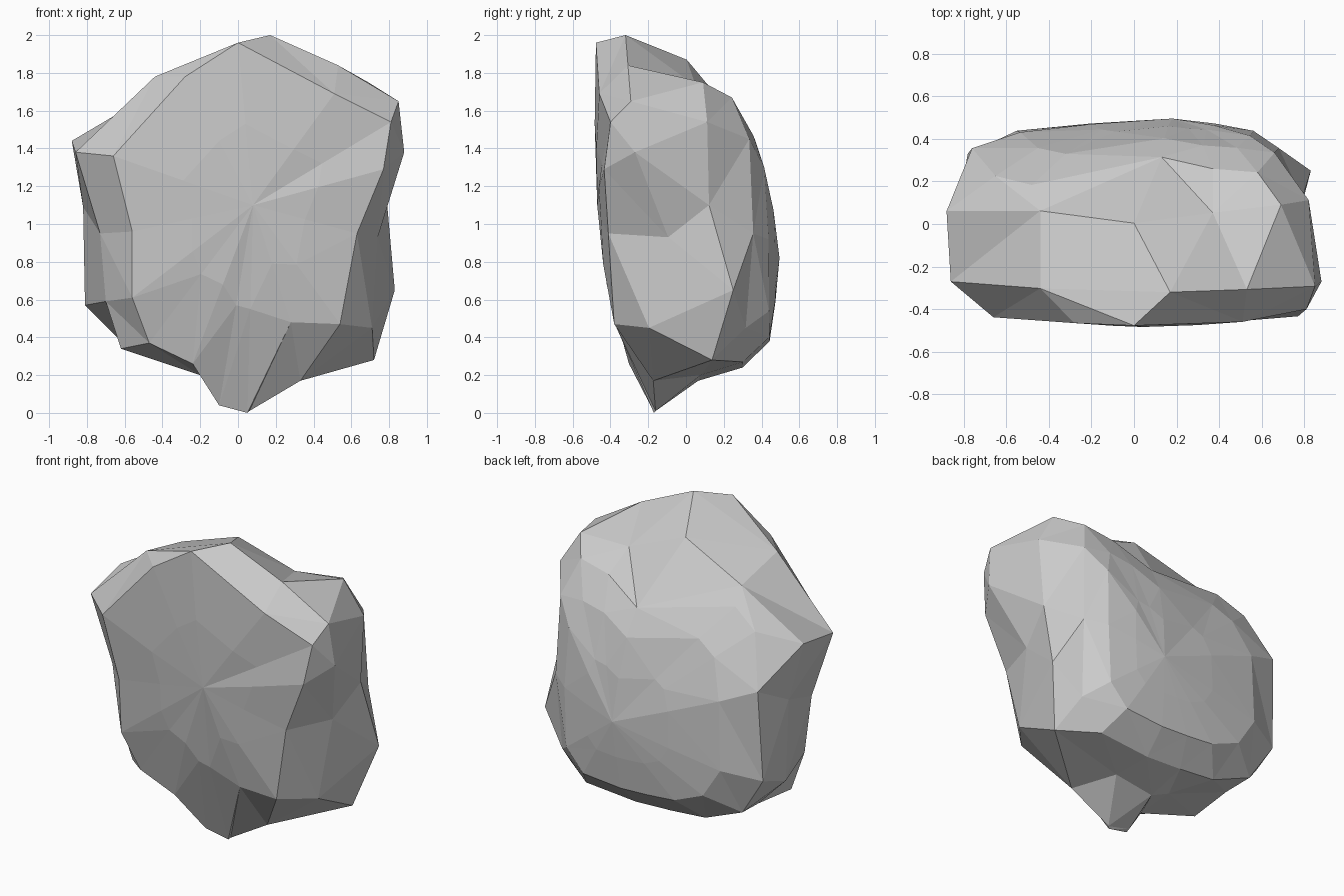
import bpy, bmesh
from mathutils import Vector

if "Cube" in bpy.data.objects:
    bpy.data.objects.remove(bpy.data.objects["Cube"])

# Boulder outlines seen from the front (x, z), clockwise from the top
FACE = [(0, 1.96), (.51, 1.69), (.81, 1.54), (.77, 1.29), (.63, .95),
        (.54, .47), (.28, .48), (.05, 0), (-.10, .04), (-.24, .26),
        (-.47, .37), (-.56, .61), (-.56, .96), (-.66, 1.36), (-.28, 1.78)]
RIM = [(.17, 2.0), (.53, 1.84), (.85, 1.65), (.88, 1.38), (.74, .93),
       (.71, .45), (.33, .17), (.06, .01), (-.10, .05), (-.20, .20),
       (-.62, .34), (-.70, .59), (-.73, .95), (-.86, 1.38), (-.44, 1.78)]
WAIST = [(0, 1.87), (.37, 1.73), (.69, 1.75), (.82, 1.54), (.79, 1.10),
         (.83, .65), (.72, .28), (.20, .20), (-.08, .17), (-.20, .22),
         (-.60, .36), (-.81, .57), (-.82, 1.09), (-.88, 1.44), (-.44, 1.70)]
BACK = [(.13, 1.50), (.37, 1.63), (.58, 1.67), (.66, 1.45), (.68, .95),
        (.66, .45), (.50, .27), (.15, .24), (-.10, .25), (-.35, .27),
        (-.62, .38), (-.78, .63), (-.76, 1.21), (-.65, 1.52), (-.48, 1.62)]


def ring(outline, depth):
    return [Vector((x, depth(x, z), z)) for x, z in outline]


def face_depth(x, z):
    if z < .25:
        return -.17 - .45 * z
    if z < .45:
        return -.30 - .2 * (z - .25)
    # the upper right corner leans back a little
    return -.38 - .065 * (z - .47) + (.05 if x > .7 and z > 1.5 else 0)


def rim_depth(x, z):
    # the right edge folds back into a notch at mid height
    return -.16 - .08 * z + (.14 if x > .72 and .8 < z < 1 else 0)


def waist_depth(x, z):
    if x < -.85:
        return .06
    return .12 * abs(x) + .03 * (2 - z) + (.11 if x > .825 else 0)


def back_depth(x, z):
    if z < 1.2:
        return .28 + .08 * z
    return .36 - .42 * (z - 1.2) + (.08 if x > 0 else 0)


face = ring(FACE, face_depth)
rim = ring(RIM, rim_depth)
waist = ring(WAIST, waist_depth)
back = ring(BACK, back_depth)

# Nearly flat front panel
front_mid = Vector((.08, -.47, 1.1))
panel = []
for p in face:
    q = p.lerp(front_mid, .5)
    q.y = max(-.49, q.y - .01 - .1 * max(0, .5 - p.z))
    panel.append(q)

# Domed back, shrinking towards its centre
back_mid = Vector((.18, .495, .82))
shoulder, dome = [], []
for p in back:
    f = .8 - .2 * p.z
    q = p.lerp(back_mid, .24)
    q.y = p.y + (.49 - p.y) * f
    shoulder.append(q)
    q = p.lerp(back_mid, .6)
    q.y = p.y + (.49 - p.y) * (.65 + .35 * f)
    dome.append(q)

# Loft the rings and close both ends
bm = bmesh.new()
loops = [[bm.verts.new(p) for p in r]
         for r in (panel, face, rim, waist, back, shoulder, dome)]
n = len(FACE)
for a, b in zip(loops, loops[1:]):
    for i in range(n):
        j = (i + 1) % n
        bm.faces.new((a[i], a[j], b[j], b[i]))
for loop, mid in ((loops[0], front_mid), (loops[-1], back_mid)):
    tip = bm.verts.new(mid)
    for i in range(n):
        bm.faces.new((loop[i], loop[(i + 1) % n], tip))
bmesh.ops.triangulate(bm, faces=bm.faces[:])
bmesh.ops.recalc_face_normals(bm, faces=bm.faces[:])

mesh = bpy.data.meshes.new("boulder")
bm.to_mesh(mesh)
bm.free()
bpy.context.collection.objects.link(bpy.data.objects.new("boulder", mesh))
